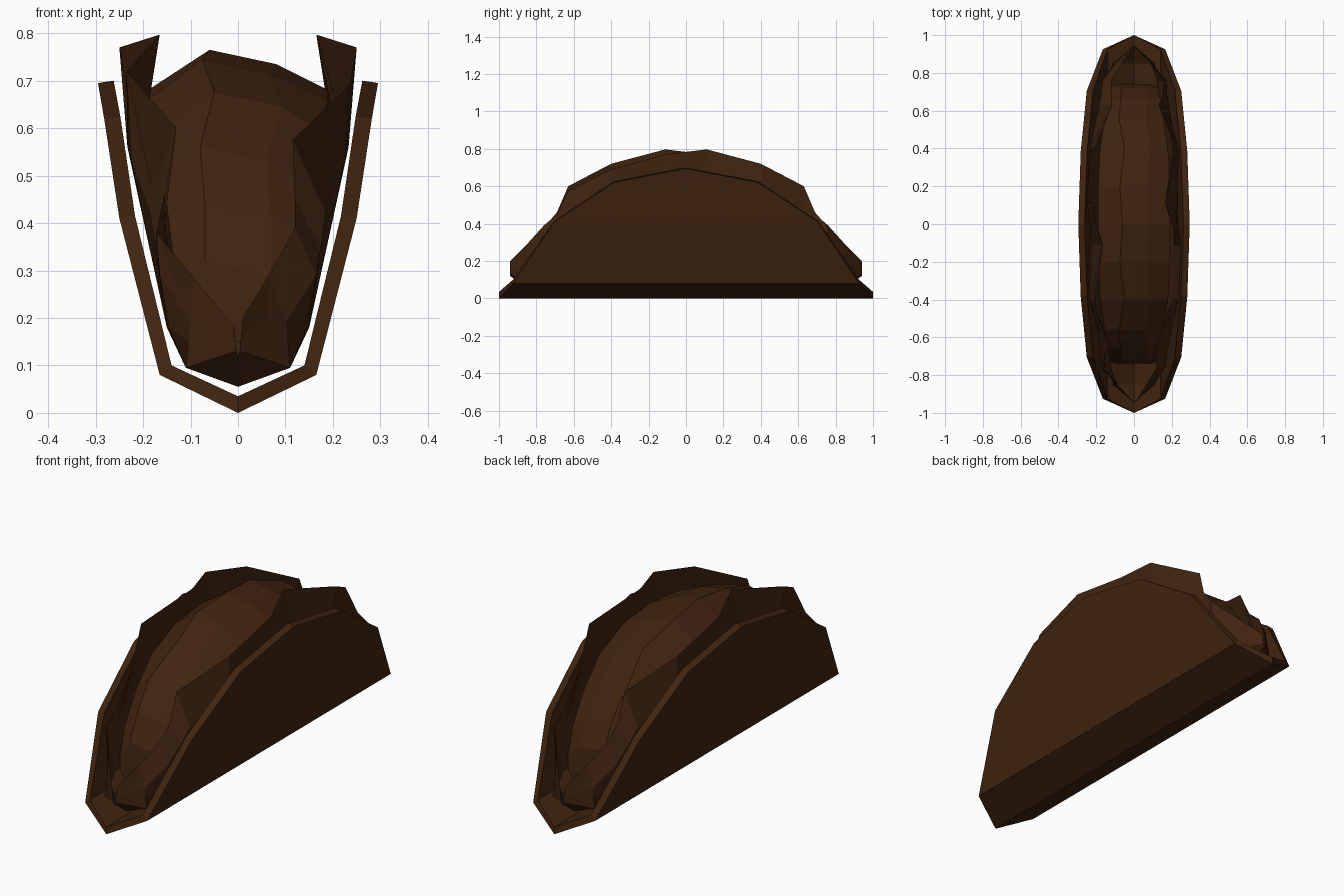
import bpy
import bmesh

cube = bpy.data.objects.get("Cube")
if cube:
    bpy.data.objects.remove(cube)

brown = bpy.data.materials.new("toasted brown")
brown.use_nodes = True
colour = (0.051, 0.0175, 0.005, 1)
brown.diffuse_color = colour
brown.node_tree.nodes["Principled BSDF"].inputs["Base Color"].default_value = colour


def finish(bm, name):
    bmesh.ops.remove_doubles(bm, verts=bm.verts, dist=0.0005)
    bmesh.ops.recalc_face_normals(bm, faces=bm.faces)
    mesh = bpy.data.meshes.new(name)
    bm.to_mesh(mesh)
    bm.free()
    mesh.materials.append(brown)
    obj = bpy.data.objects.new(name, mesh)
    bpy.context.collection.objects.link(obj)
    return obj


def loft(name, sections):
    """Join equal closed sections (y, [(x, z), ...]) and cap both ends."""
    bm = bmesh.new()
    rings = [[bm.verts.new((x, y, z)) for x, z in pts] for y, pts in sections]
    for a, b in zip(rings, rings[1:]):
        for i in range(len(a)):
            j = (i + 1) % len(a)
            bm.faces.new((a[i], a[j], b[j], b[i]))
    bm.faces.new(rings[0])
    bm.faces.new(rings[-1])
    return finish(bm, name)


# Folded shell: rows of (outer x, outer z, inner x, inner z, half length)
rows = [(0.295, 0.695, 0.262, 0.70, 0.0), (0.282, 0.62, 0.248, 0.625, 0.385),
        (0.25, 0.41, 0.217, 0.415, 0.705), (0.165, 0.08, 0.14, 0.10, 0.925),
        (0.0, 0.0, 0.0, 0.035, 1.0)]
rows += [(-a, b, -c, d, e) for a, b, c, d, e in reversed(rows[:-1])]
bm = bmesh.new()
grid = [[bm.verts.new(p) for p in ((ox, -y, oz), (ox, y, oz), (ix, y, iz), (ix, -y, iz))]
        for ox, oz, ix, iz, y in rows]
for a, b in zip(grid, grid[1:]):
    for i in range(4):
        j = (i + 1) % 4
        bm.faces.new((a[i], a[j], b[j], b[i]))
finish(bm, "folded_shell")

# Leaf lining: a thin trough with two different wavy rims, which swap sides
# at the far end so the leaf repeats after a half turn
# (y, keel z, belly, side, upper, high rim, low rim)
leaf = [
    (.11, .055, (.11, .095), (.15, .18), (.233, .56), (.165, .797), (.25, .77)),
    (.40, .055, (.11, .095), (.15, .18), (.225, .53), (.235, .72), (.235, .69)),
    (.63, .055, (.11, .095), (.15, .18), (.185, .42), (.13, .60), (.115, .575)),
    (.69, .055, (.11, .095), (.15, .18), (.175, .35), (.155, .46), (.12, .45)),
    (.76, .055, (.11, .095), (.145, .18), (.165, .29), (.172, .38), (.12, .39)),
    (.85, .055, (.11, .095), (.105, .15), (.10, .19), (.09, .28), (.065, .29)),
    (.94, .12, (.004, .13), (.006, .15), (.008, .16), (.008, .18), (.01, .20)),
]


def leaf_side(belly, side, upper, rim):
    inner_upper = (upper[0] * 0.92, upper[1])
    inner_side = (side[0] * 0.85, side[1])
    return [belly, side, upper, rim, inner_upper, inner_side]


def leaf_section(station, end):
    y, keel, belly, side, upper, high, low = station
    right_rim, left_rim = (high, low) if end > 0 else (low, high)
    right = leaf_side(belly, side, upper, right_rim)
    left = leaf_side(belly, side, upper, left_rim)
    floor = (0, keel + 0.03)
    return end * y, [(0, keel)] + right + [floor] + [(-x, z) for x, z in reversed(left)]


loft("leaf_lining", [leaf_section(s, -1) for s in reversed(leaf)]
     + [leaf_section(s, 1) for s in leaf])


# Lumpy filling: an uneven arch with a rounded belly and blunt ends
def arch(width, top, ridge):
    shoulder = top - 0.085
    waist = 0.1 + (shoulder - 0.1) * 0.45
    return [(-0.085, 0.1), (-width * 0.8, waist), (-width, shoulder), (ridge - 0.03, top),
            (ridge + 0.11, top - 0.03), (width, shoulder), (width * 0.8, waist), (0.085, 0.1)]


filling = [(0.0, arch(.19, .765, -.03)), (0.2, arch(.19, .745, -.045)),
           (0.4, arch(.18, .675, -.02)), (0.56, arch(.155, .56, -.05)),
           (0.66, arch(.14, .44, -.04)), (0.72, arch(.125, .32, -.04)),
           (0.738, arch(.11, .21, -.04))]
loft("lumpy_filling", [(-y, p) for y, p in reversed(filling)] + filling[1:])
